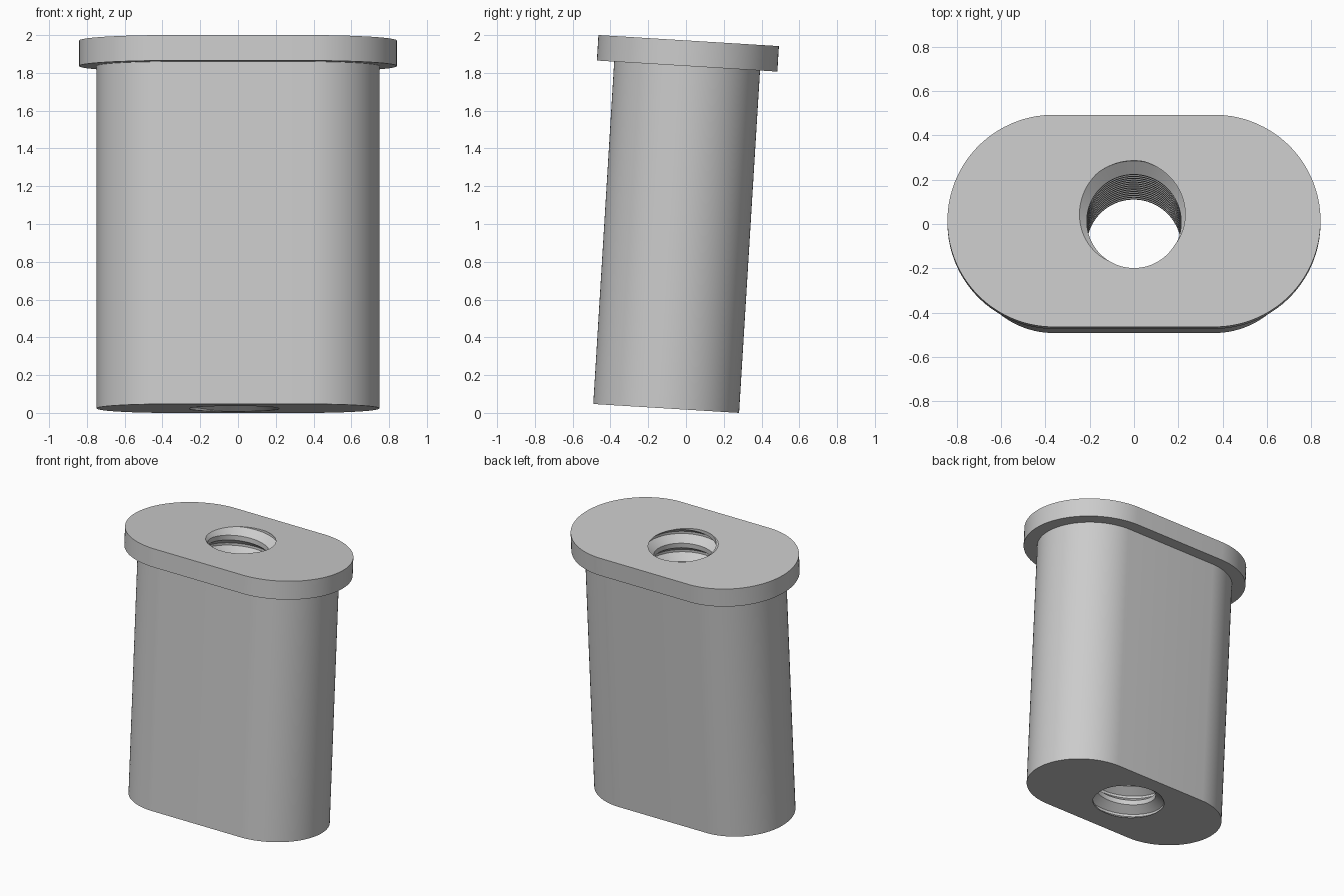
import bpy
import bmesh
from math import cos, sin, pi, tau, radians, copysign
from mathutils import Matrix

cube = bpy.data.objects.get("Cube")
if cube:
    bpy.data.objects.remove(cube, do_unlink=True)

LENGTH, FLANGE = 1.951, 0.135        # total height, flange thickness
STRAIGHT = 0.362                     # half length of the flat sides
SLEEVE_R, FLANGE_R = 0.387, 0.479    # end radii of the two ovals
CREST_R, ROOT_R, PITCH = 0.213, 0.272, 0.14
TILT, COLUMNS = radians(-3.5), 96
PHASE = LENGTH / PITCH - 0.29        # groove faces the back at the top
# thread profile over one turn: position in pitches, radius
THREAD = [(-0.0625, ROOT_R), (0.0625, ROOT_R), (0.375, CREST_R), (0.625, CREST_R)]


def thread_radius(s):
    """Radius of the trapezoid thread at s pitches from a groove centre."""
    d = abs((s + 0.5) % 1 - 0.5)
    k = min(max((d - 0.0625) / 0.3125, 0), 1)
    return ROOT_R + (CREST_R - ROOT_R) * k


def oval(t, r, z):
    return (copysign(STRAIGHT, cos(t)) + r * cos(t), r * sin(t), z)


def section(t):
    """Closed outline of the part at angle t: outside upwards, bore downwards."""
    pts = [oval(t, SLEEVE_R, 0), oval(t, SLEEVE_R, LENGTH - FLANGE),
           oval(t, FLANGE_R, LENGTH - FLANGE), oval(t, FLANGE_R, LENGTH)]
    for turn in range(16, -4, -1):
        for pos, _ in reversed(THREAD):
            z = (turn + pos + PHASE % 1 + t / tau) * PITCH
            z = min(max(z, 0), LENGTH)
            r = thread_radius(z / PITCH - PHASE % 1 - t / tau)
            pts.append((r * cos(t), r * sin(t), z))
    return pts


# Flanged sleeve with a helical threaded bore
bm = bmesh.new()
cols = [[bm.verts.new(p) for p in section((j + 0.5) * tau / COLUMNS)]
        for j in range(COLUMNS + 1)]
for a, b in zip(cols, cols[1:]):
    for i in range(len(a)):
        k = (i + 1) % len(a)
        bm.faces.new((a[i], b[i], b[k], a[k]))
bmesh.ops.remove_doubles(bm, verts=bm.verts, dist=0.0002)
bmesh.ops.recalc_face_normals(bm, faces=bm.faces)

# Lean towards the back and rest on the ground
bm.transform(Matrix.Translation((0, -0.105, SLEEVE_R * sin(-TILT)))
             @ Matrix.Rotation(TILT, 4, "X"))

mesh = bpy.data.meshes.new("threaded_flanged_sleeve")
bm.to_mesh(mesh)
bm.free()
sleeve = bpy.data.objects.new("threaded_flanged_sleeve", mesh)
bpy.context.collection.objects.link(sleeve)

# Plain grey material
grey = bpy.data.materials.new("plain_grey")
grey.use_nodes = True
colour = (0.6, 0.6, 0.6, 1)
grey.diffuse_color = colour
grey.node_tree.nodes["Principled BSDF"].inputs["Base Color"].default_value = colour
mesh.materials.append(grey)

bpy.ops.object.select_all(action="DESELECT")
sleeve.select_set(True)
bpy.context.view_layer.objects.active = sleeve
bpy.ops.object.shade_smooth_by_angle(angle=radians(30))
